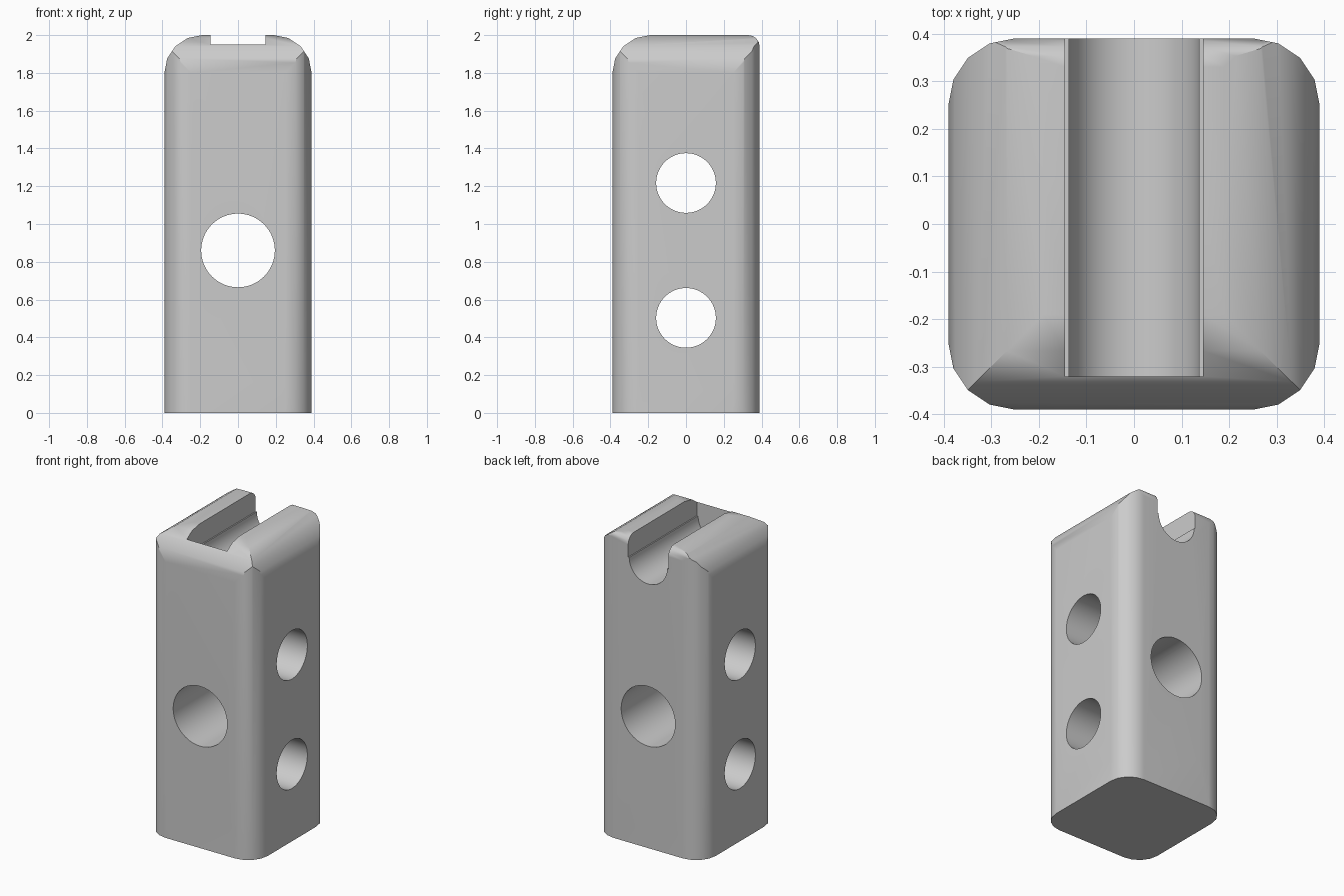
import bpy, math

if "Cube" in bpy.data.objects:
    bpy.data.objects.remove(bpy.data.objects["Cube"])

HALF = 0.39      # half width of the post
BIG = 1.5        # overshoot for cutting prisms


def arc(cx, cy, r, start, end, steps):
    """Points on an arc, angles in degrees."""
    angles = [math.radians(start + (end - start) * i / steps) for i in range(steps + 1)]
    return [(cx + r * math.cos(a), cy + r * math.sin(a)) for a in angles]


def prism(name, profile, axis, lo, hi):
    """Extrude a 2D profile along an axis; the profile uses the other two axes."""
    place = {
        "x": lambda a, b, d: (d, a, b),
        "y": lambda a, b, d: (a, d, b),
        "z": lambda a, b, d: (a, b, d),
    }[axis]
    n = len(profile)
    verts = [place(a, b, d) for d in (lo, hi) for a, b in profile]
    faces = [tuple(range(n))[::-1], tuple(range(n, 2 * n))]
    faces += [(i, (i + 1) % n, n + (i + 1) % n, n + i) for i in range(n)]
    if axis == "y":
        faces = [f[::-1] for f in faces]
    mesh = bpy.data.meshes.new(name)
    mesh.from_pydata(verts, [], faces)
    obj = bpy.data.objects.new(name, mesh)
    bpy.context.collection.objects.link(obj)
    return obj


def combine(target, tool, operation):
    """Apply a boolean and discard the tool."""
    mod = target.modifiers.new("cut", "BOOLEAN")
    mod.operation, mod.solver, mod.object = operation, "EXACT", tool
    bpy.context.view_layer.objects.active = target
    bpy.ops.object.modifier_apply(modifier=mod.name)
    bpy.data.objects.remove(tool)


def rounded_top(left_r, right_r):
    """Upright profile with its two upper corners rounded."""
    return ([(-HALF, -1), (HALF, -1)]
            + arc(HALF - right_r, 2 - right_r, right_r, 0, 90, 4)
            + arc(-HALF + left_r, 2 - left_r, left_r, 90, 180, 4))


# Post with rounded upright corners
r = 0.14
c = HALF - r
outline = []
for i, (sx, sy) in enumerate([(1, 1), (-1, 1), (-1, -1), (1, -1)]):
    outline += arc(sx * c, sy * c, r, 90 * i, 90 * i + 90, 4)
post = prism("post", outline, "z", 0, 2.5)

# Rounded top: wide on the sides and front, tight at the back
combine(post, prism("side_rounding", rounded_top(0.2, 0.2), "y", -BIG, BIG), "INTERSECT")
combine(post, prism("front_back_rounding", rounded_top(0.2, 0.06), "x", -BIG, BIG), "INTERSECT")

# Top channel with a round floor and a thin ledge, open at the back
slot = 0.145
channel = (arc(0, 1.86, 0.137, 180, 360, 32)
           + [(slot, 1.86), (slot, 2.3), (-slot, 2.3), (-slot, 1.86)])
combine(post, prism("channel_cutter", channel, "y", -0.32, BIG), "DIFFERENCE")

# Through holes: one front to back, two side to side
for axis, z, radius in [("y", 0.86, 0.195), ("x", 0.503, 0.158), ("x", 1.217, 0.158)]:
    circle = arc(0, z, radius, 0, 360, 64)[:-1]
    combine(post, prism("hole_cutter", circle, axis, -BIG, BIG), "DIFFERENCE")

# Single grey material
grey = bpy.data.materials.new("plain grey")
grey.use_nodes = True
colour = (0.6, 0.6, 0.6, 1)
grey.diffuse_color = colour
grey.node_tree.nodes["Principled BSDF"].inputs["Base Color"].default_value = colour
post.data.materials.clear()
post.data.materials.append(grey)

# Smooth shading with crisp edges
bpy.ops.object.select_all(action="DESELECT")
post.select_set(True)
bpy.context.view_layer.objects.active = post
bpy.ops.object.shade_smooth_by_angle(angle=math.radians(30))
weighted = post.modifiers.new("weighted_normals", "WEIGHTED_NORMAL")
weighted.keep_sharp = True
